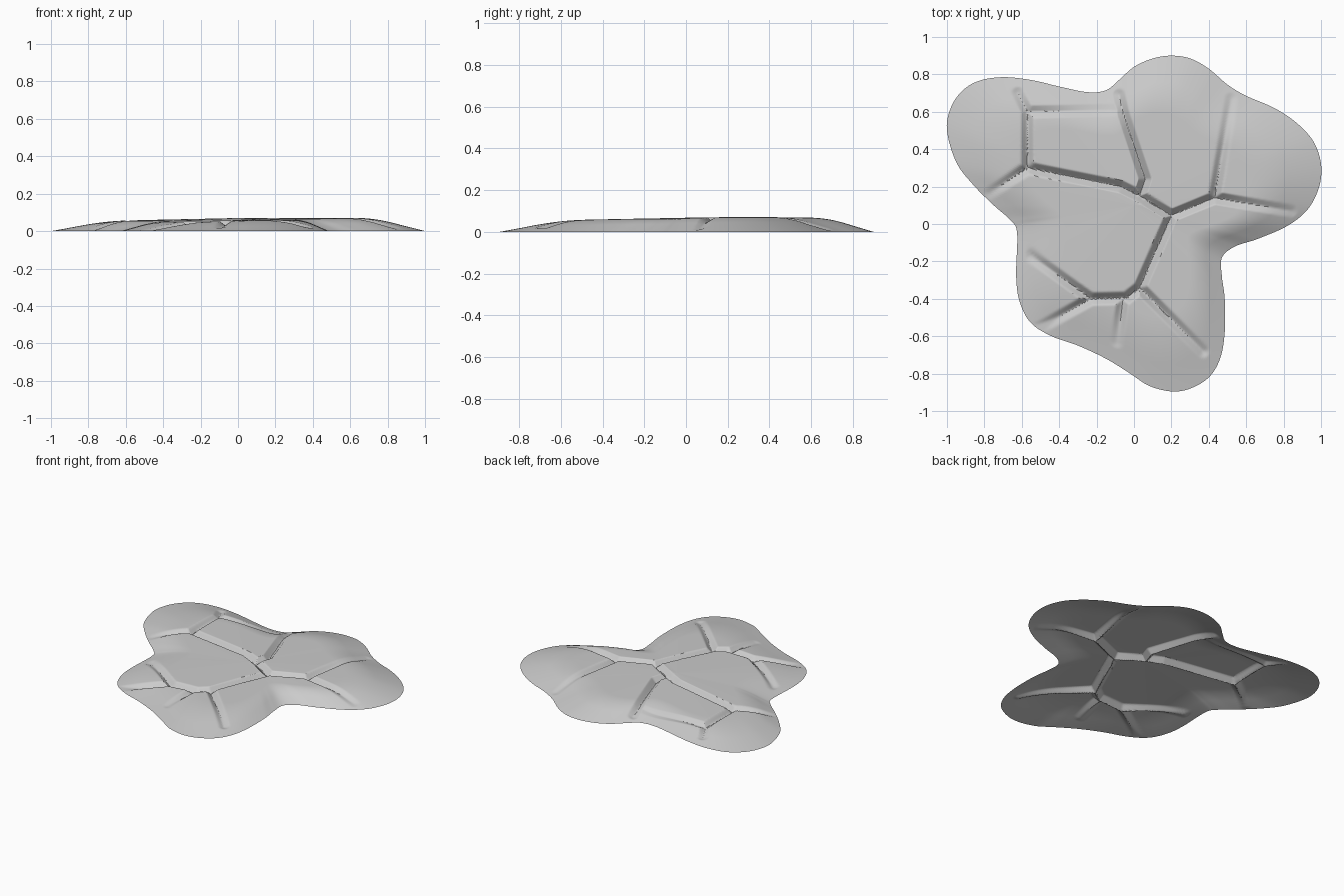
import bpy, math
from mathutils import Vector

cube = bpy.data.objects.get("Cube")
if cube:
    bpy.data.objects.remove(cube, do_unlink=True)

CENTRE = Vector((0.0, 0.1))
RINGS, STEPS = 110, 11
RAMP = 0.28          # share of the radius taken by the sloping rim
BLEND = 0.025        # rounding between rim and plateau
HALF_WIDTH = 0.034   # crack half width
DEPTH = 0.037        # crack depth

# Outline of the patch, going clockwise from the left tip
outline = [Vector(p) for p in [
    (-1.0, .5), (-.98, .62), (-.92, .71), (-.83, .765), (-.7, .785), (-.55, .77),
    (-.4, .735), (-.25, .705), (-.15, .715), (-.08, .77), (0, .84), (.1, .885),
    (.2, .9), (.3, .885), (.4, .83), (.5, .745), (.6, .685), (.75, .62),
    (.87, .54), (.96, .44), (1.0, .32), (.99, .2), (.93, .08), (.82, -.01),
    (.66, -.08), (.54, -.12), (.47, -.18), (.47, -.28), (.485, -.4), (.485, -.58),
    (.46, -.72), (.4, -.82), (.3, -.88), (.2, -.895), (.08, -.865), (-.02, -.8),
    (-.15, -.72), (-.3, -.65), (-.44, -.6), (-.55, -.53), (-.61, -.42), (-.63, -.28),
    (-.625, -.05), (-.66, .02), (-.75, .1), (-.86, .21), (-.95, .33)]]

# Crack segments: start, end, strength at each end
cracks = [
    ((-.62, .70), (-.57, .60), .4, .7), ((-.57, .60), (-.57, .30), .7, 1),
    ((-.57, .30), (-.77, .165), 1, .2), ((-.57, .60), (-.08, .61), .6, .1),
    ((-.57, .30), (-.07, .20), 1, 1), ((-.07, .20), (.03, .15), 1, 1),
    ((-.08, .69), (-.06, .60), .4, .7), ((-.06, .60), (.06, .24), .7, 1),
    ((.06, .24), (.03, .15), 1, 1), ((.03, .15), (.20, .045), 1, 1),
    ((.20, .045), (.43, .14), 1, 1),
    ((.43, .14), (.52, .67), 1, .2), ((.43, .14), (.84, .07), 1, .2),
    ((.20, .045), (.18, 0), 1, 1), ((.18, 0), (.03, -.34), 1, 1),
    ((.03, -.34), (-.04, -.395), 1, 1), ((-.04, -.395), (-.23, -.40), 1, 1),
    ((-.23, -.40), (-.55, -.17), 1, .4), ((-.23, -.40), (-.53, -.57), 1, .2),
    ((-.06, -.395), (-.09, -.63), .9, .2), ((.03, -.34), (.37, -.68), 1, .4)]
cracks = [(Vector(a), Vector(b) - Vector(a), s, e) for a, b, s, e in cracks]


def crack_strength(p):
    """Deepest V-groove strength at a point, 0 to 1."""
    best = 0.0
    for a, d, s, e in cracks:
        u = max(0.0, min(1.0, (p - a).dot(d) / d.length_squared))
        dist = (p - a - d * u).length
        if dist < HALF_WIDTH:
            best = max(best, (s + (e - s) * u) * (1 - dist / HALF_WIDTH))
    return best


def surface_height(p, t):
    """Sloping rim rounding into a gently domed, tilted, cracked plateau."""
    cap = 0.055 + 0.013 * p.x + 0.010 * p.y + 0.014 * (1 - t)
    slope = cap * (1 - t) / RAMP
    h = max(0.0, BLEND - abs(cap - slope)) / BLEND
    plate = min(cap, slope) - h * h * BLEND / 4
    return plate - min(DEPTH * crack_strength(p), 0.8 * plate)


# Smooth closed rim through the outline points
rim = []
n = len(outline)
for i in range(n):
    a, b, c, d = (outline[(i + k) % n] for k in (-1, 0, 1, 2))
    for j in range(STEPS):
        u = j / STEPS
        rim.append(0.5 * (2 * b + (c - a) * u + (2 * a - 5 * b + 4 * c - d) * u * u
                          + (3 * b - a - 3 * c + d) * u ** 3))

# Radial sheet from the centre to the rim
verts = [(CENTRE.x, CENTRE.y, surface_height(CENTRE, 0))]
for r in range(1, RINGS + 1):
    t = r / RINGS
    for edge in rim:
        p = CENTRE.lerp(edge, t)
        verts.append((p.x, p.y, surface_height(p, t)))
m = len(rim)
faces = [(0, 1 + (k + 1) % m, 1 + k) for k in range(m)]
for r in range(RINGS - 1):
    for k in range(m):
        a, b = 1 + r * m + k, 1 + r * m + (k + 1) % m
        faces.append((a, b, b + m, a + m))

mesh = bpy.data.meshes.new("cracked_ground")
mesh.from_pydata(verts, [], faces)
ground = bpy.data.objects.new("cracked_ground", mesh)
bpy.context.collection.objects.link(ground)

# Single grey stone colour
grey = bpy.data.materials.new("stone grey")
grey.use_nodes = True
colour = (0.6, 0.6, 0.6, 1)
grey.diffuse_color = colour
grey.node_tree.nodes["Principled BSDF"].inputs["Base Color"].default_value = colour
mesh.materials.append(grey)

bpy.ops.object.select_all(action='DESELECT')
ground.select_set(True)
bpy.context.view_layer.objects.active = ground
bpy.ops.object.shade_smooth_by_angle(angle=math.radians(40))
